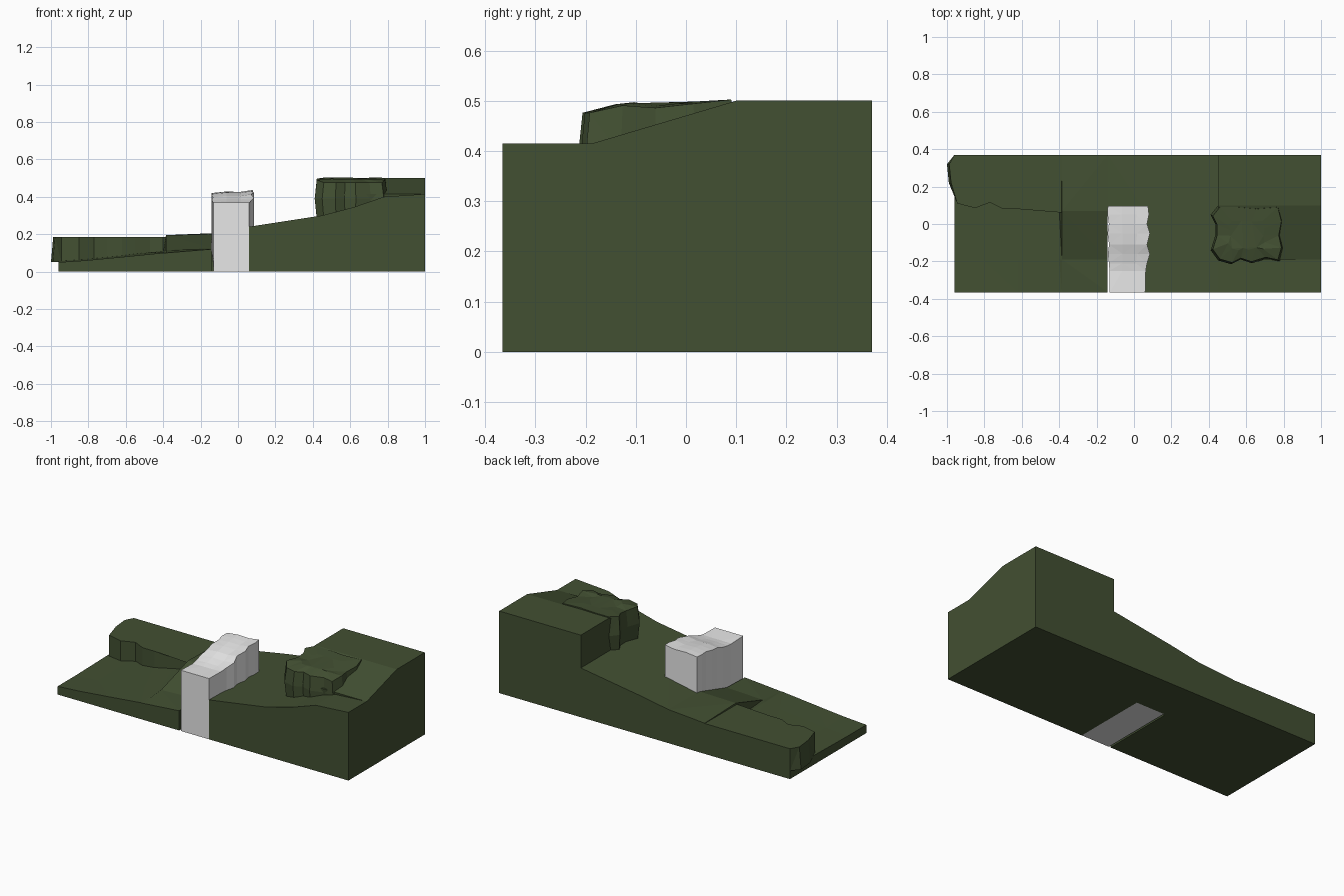
import bpy, bmesh

if "Cube" in bpy.data.objects:
    bpy.data.objects.remove(bpy.data.objects["Cube"])


def material(name, rgb):
    m = bpy.data.materials.new(name)
    m.diffuse_color = (*rgb, 1)
    m.use_nodes = True
    m.node_tree.nodes["Principled BSDF"].inputs["Base Color"].default_value = m.diffuse_color
    return m


GREEN = material("moss green", (0.055, 0.08, 0.032))
WHITE = material("pale water", (0.8, 0.8, 0.8))


def loft(name, rings, mat):
    """Closed solid through a series of equal-length rings of 3D points."""
    bm = bmesh.new()
    vs = [[bm.verts.new(p) for p in r] for r in rings]
    n = len(rings[0])
    for a, b in zip(vs, vs[1:]):
        for i in range(n):
            j = (i + 1) % n
            bm.faces.new((a[i], a[j], b[j], b[i]))
    bm.faces.new(vs[0])
    bm.faces.new(vs[-1])
    bmesh.ops.triangulate(bm, faces=bm.faces[:])
    bmesh.ops.recalc_face_normals(bm, faces=bm.faces[:])
    me = bpy.data.meshes.new(name)
    bm.to_mesh(me)
    bm.free()
    me.materials.append(mat)
    ob = bpy.data.objects.new(name, me)
    bpy.context.collection.objects.link(ob)
    return ob


def inset(outline, k):
    """Scale an outline towards its middle."""
    cx = sum(p[0] for p in outline) / len(outline)
    cy = sum(p[1] for p in outline) / len(outline)
    return [(cx + (x - cx) * k, cy + (y - cy) * k) for x, y in outline]


# sloping ground: x, then height at front, front crease, rear crease, back
F, C, R, B = -0.365, -0.19, 0.07, 0.37
stations = [
    (-0.96, .05, .05, .055, .06), (-0.81, .06, .06, .065, .07),
    (-0.62, .078, .08, .085, .09), (-0.50, .09, .092, .10, .10),
    (-0.40, .10, .105, .11, .12), (-0.385, .10, .115, .195, .187),
    (-0.14, .12, .125, .20, .205), (0.06, .24, .24, .24, .24),
    (0.45, .30, .30, .30, .30), (0.62, .345, .345, .33, .30),
    (0.78, .40, .40, .36, .30), (1.00, .415, .415, .40, .30)]
ground = loft("ground", [
    [(x, F, 0), (x, F, a), (x, C, b), (x, R, c), (x, B, d), (x, B, 0)]
    for x, a, b, c, d in stations], GREEN)

# slot in the ground for the waterfall
slot = loft("slot_cutter", [
    [(x, y, z) for y, z in ((-.5, -.1), (.085, -.1), (.085, .6), (-.5, .6))]
    for x in (-.141, .06)], GREEN)
slot.hide_render = True
mod = ground.modifiers.new("slot", 'BOOLEAN')
mod.operation = 'DIFFERENCE'
mod.solver = 'EXACT'
mod.object = slot
bpy.context.view_layer.objects.active = ground
bpy.ops.object.modifier_apply(modifier="slot")
bpy.data.objects.remove(slot)

# raised back left bank with a ragged front edge
bank = [(-.96, .37), (-1.0, .32), (-.99, .22), (-.945, .11), (-.85, .085),
        (-.77, .115), (-.70, .08), (-.62, .08), (-.55, .095), (-.47, .115),
        (-.40, .105), (-.375, .06), (-.36, .12), (-.36, .37)]
top = [(x + (.012 if x < -.97 else 0), y) for x, y in bank]
loft("left_bank", [[(x, y, .05) for x, y in bank],
                   [(x, y, .185) for x, y in top]], GREEN)

# high plateau with a ramp towards the front
plateau = [(B, .28), (B, .50), (.10, .50), (C, .414), (-.17, .28)]
loft("plateau", [[(x, y, z) for y, z in plateau] for x in (.45, 1.0)], GREEN)

# rocky mound in front of the plateau
mound = [(.45, .10), (.41, .05), (.435, 0), (.435, -.06), (.41, -.14),
         (.45, -.195), (.52, -.215), (.57, -.19), (.63, -.21), (.71, -.185),
         (.78, -.20), (.80, -.13), (.785, -.06), (.80, .02), (.78, .10),
         (.66, .09), (.55, .10)]


def mound_top(x, y):
    return .476 + max(0, y + .15) * .11 + (.012 if -.15 < y < -.1 else 0)


inner = inset(mound, .94)
core = inset(mound, .5)
loft("mound", [[(x, y, .28) for x, y in inner],
               [(x, y, .39) for x, y in mound],
               [(x, y, mound_top(x, y)) for x, y in inner],
               [(x, y, mound_top(x, y) + .004) for x, y in core]], GREEN)

# waterfall: y, left x, right x, top height, lofted from front to back
fall = [(-.365, -.13, .06, .37), (-.25, -.131, .063, .368),
        (-.21, -.134, .07, .375), (-.16, -.14, .085, .388),
        (-.11, -.133, .07, .405), (-.05, -.142, .085, .415),
        (0.0, -.134, .07, .422), (.05, -.142, .08, .426),
        (.095, -.14, .075, .428)]
rings = []
for i, (y, l, r, h) in enumerate(fall):
    t = min(i / 4, 1)
    w = r - l
    rings.append([(-.13, y, 0), (l, y, .12), (l, y, h - .008 * t),
                  (l + w * .35, y, h), (l + w * .7, y, h - .002 * t),
                  (r, y, h + .008 * t), (r, y, .24), (.06, y, 0)])
loft("waterfall", rings, WHITE)
